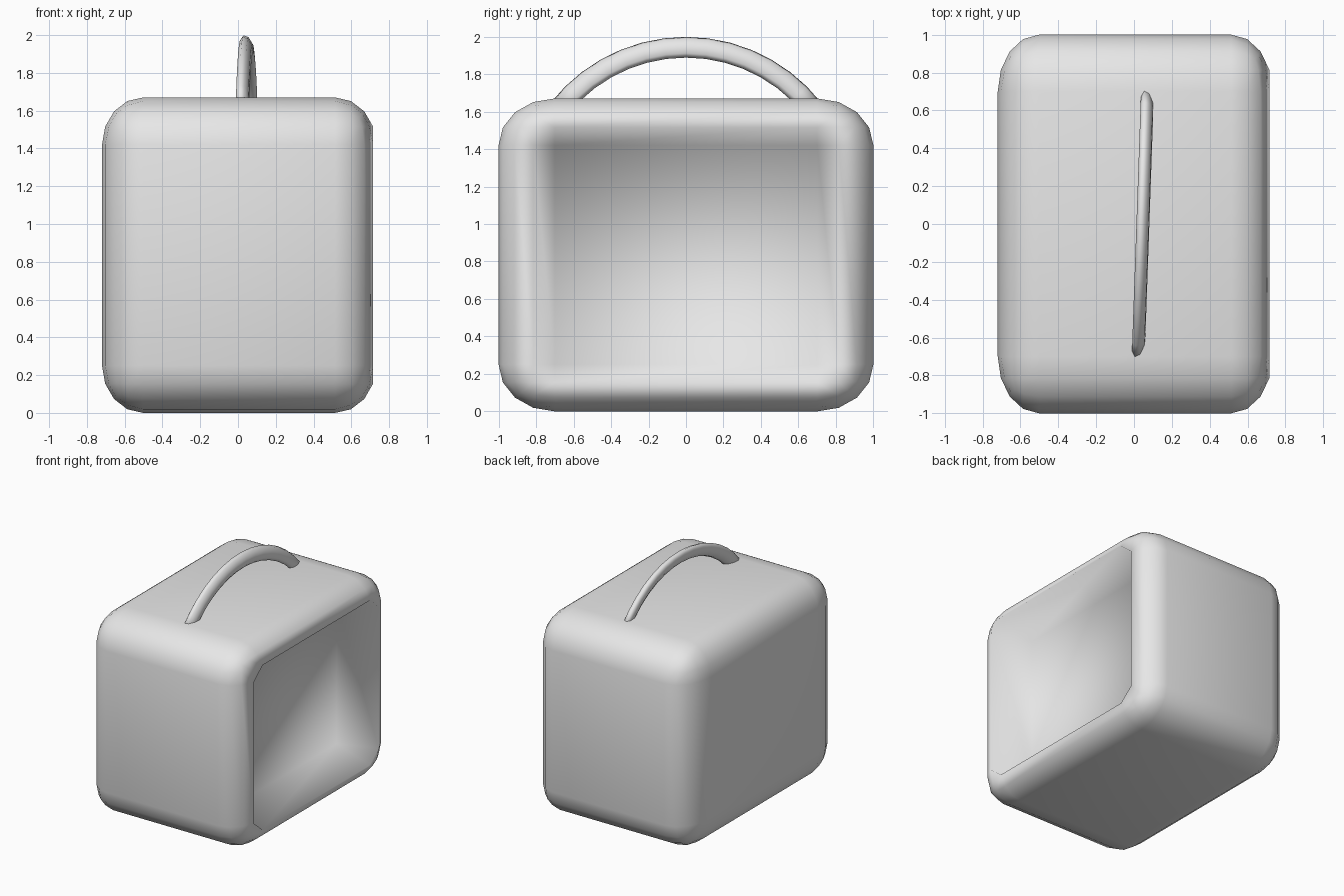
import bpy, bmesh, math
from mathutils import Matrix, Vector

cube = bpy.data.objects.get("Cube")
if cube:
    bpy.data.objects.remove(cube, do_unlink=True)

grey = bpy.data.materials.new("light_grey")
grey.use_nodes = True
grey.diffuse_color = (0.8, 0.8, 0.8, 1)
grey.node_tree.nodes["Principled BSDF"].inputs["Base Color"].default_value = (0.8, 0.8, 0.8, 1)


def finish(bm, name):
    bmesh.ops.recalc_face_normals(bm, faces=bm.faces)
    for f in bm.faces:
        f.smooth = True
    mesh = bpy.data.meshes.new(name)
    bm.to_mesh(mesh)
    bm.free()
    mesh.materials.append(grey)
    obj = bpy.data.objects.new(name, mesh)
    bpy.context.collection.objects.link(obj)
    return obj


# Rounded case: bevelled unit cube stretched to size, with one side pushed in
SIZE = Vector((1.452, 2.0, 1.67))
bm = bmesh.new()
bmesh.ops.create_cube(bm, size=1)
bmesh.ops.bevel(bm, geom=bm.edges[:], offset=0.15, offset_type='OFFSET',
                segments=4, profile=0.5, affect='EDGES')
bmesh.ops.transform(bm, verts=bm.verts,
                    matrix=Matrix.Translation((0.006, 0, SIZE.z / 2)) @ Matrix.Diagonal(SIZE).to_4x4())
bm.faces.ensure_lookup_table()
side = max(bm.faces, key=lambda f: f.calc_center_median().x)
for v in side.verts:
    v.co.x = 0.41
finish(bm, "case")

# Carrying handle: oval section swept along an arc that sinks into the lid
RADIUS, CENTRE_Z, SPAN = 0.863, 1.08, math.radians(52)
STEPS, SIDES = 14, 8
ROLL = math.radians(18)
bm = bmesh.new()
rings = []
for i in range(STEPS + 1):
    a = SPAN * (2 * i / STEPS - 1)
    ring = []
    for k in range(SIDES):
        t = math.tau * k / SIDES
        u, w = 0.032 * math.cos(t), 0.058 * math.sin(t)
        across = u * math.cos(ROLL) - w * math.sin(ROLL)
        out = RADIUS + u * math.sin(ROLL) + w * math.cos(ROLL)
        y = out * math.sin(a)
        ring.append(bm.verts.new((0.047 + 0.035 * y + across, y, CENTRE_Z + out * math.cos(a))))
    rings.append(ring)
for r0, r1 in zip(rings, rings[1:]):
    for k in range(SIDES):
        n = (k + 1) % SIDES
        bm.faces.new((r0[k], r0[n], r1[n], r1[k]))
for end in (rings[0], rings[-1]):
    bm.faces.new(end)
finish(bm, "handle")
